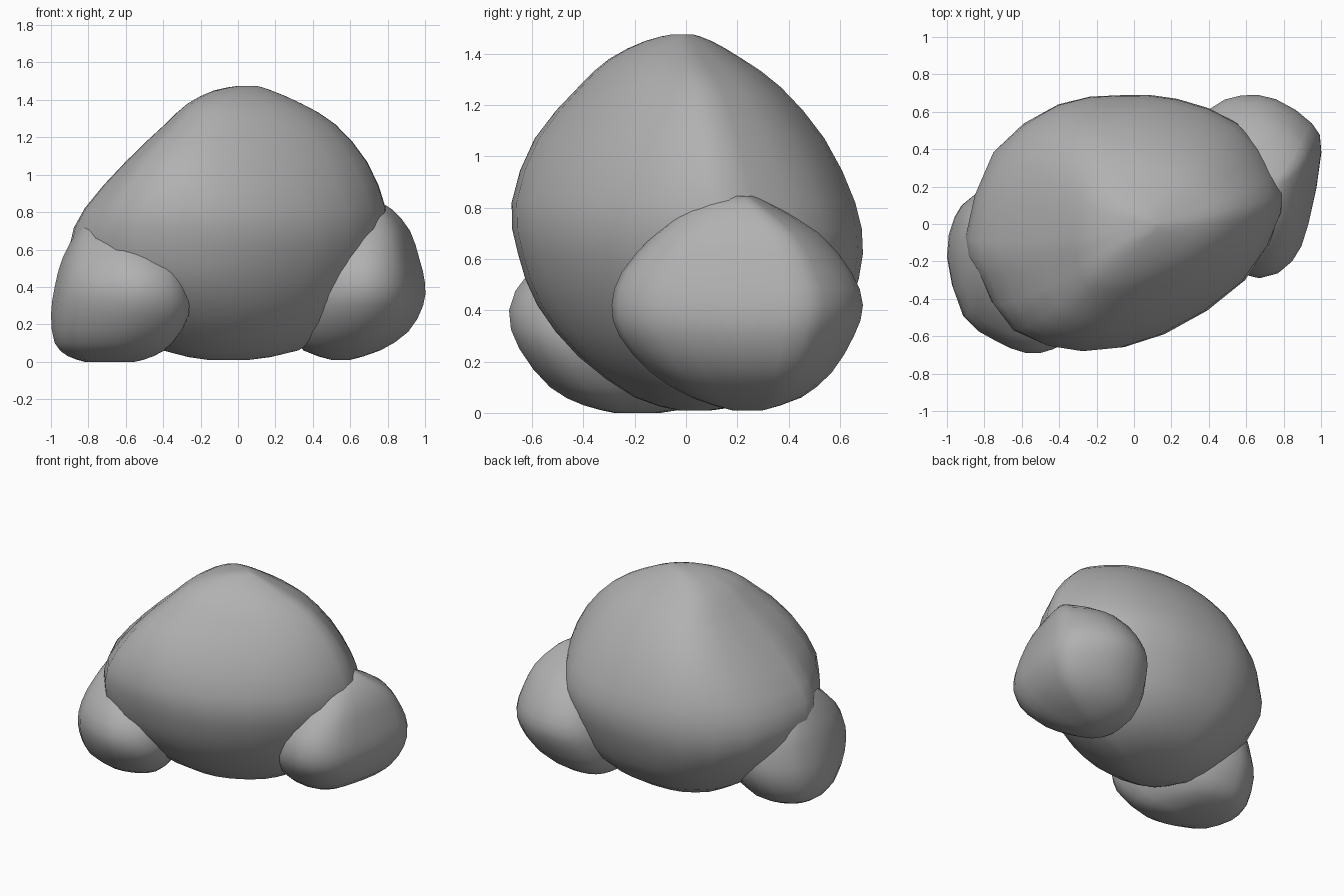
import bpy
import bmesh

default_cube = bpy.data.objects.get("Cube")
if default_cube:
    bpy.data.objects.remove(default_cube, do_unlink=True)

# Plain stone colour
stone = bpy.data.materials.new("stone grey")
stone.use_nodes = True
grey = (0.44, 0.44, 0.44, 1)
stone.diffuse_color = grey
stone.node_tree.nodes["Principled BSDF"].inputs["Base Color"].default_value = grey


def spline_point(before, start, end, after, t):
    """Catmull-Rom interpolation of tuples of any length."""
    return tuple(
        b + t / 2 * (c - a + t * (2 * a - 5 * b + 4 * c - d + t * (3 * (b - c) + d - a)))
        for a, b, c, d in zip(before, start, end, after))


def refine(points, closed, steps=2):
    """Add smooth in-between points along an outline or a stack of levels."""
    count = len(points)
    result = []
    for i in range(count if closed else count - 1):
        if closed:
            around = [points[(i + k) % count] for k in (-1, 0, 1, 2)]
        else:
            around = [points[min(max(i + k, 0), count - 1)] for k in (-1, 0, 1, 2)]
        result += [spline_point(*around, s / steps) for s in range(steps)]
    if not closed:
        result.append(points[-1])
    return result


def normalise(outline):
    """Map an outline into the unit square so that it can be fitted to a level."""
    xs, ys = zip(*outline)
    left, front = min(xs), min(ys)
    width, depth = max(xs) - left, max(ys) - front
    return [((x - left) / width, (y - front) / depth) for x, y in outline]


def make_rock(name, outline, levels, lean=0):
    """Loft a plan outline through levels of (height, left, right, front, back).
    Lean slides the upper rings sideways within their limits, forming a crest."""
    plan = normalise(refine(outline, closed=True))
    stack = refine(levels, closed=False)
    top = levels[0][0]
    bm = bmesh.new()
    rings = []
    for height, left, right, front, back in stack:
        slide = lean * min(max(3 * (height / top - 0.45), 0), 1)
        ring = []
        for u, v in plan:
            u -= slide * 4 * u * (1 - u)
            ring.append(bm.verts.new(
                (left + u * (right - left), front + v * (back - front), height)))
        rings.append(ring)

    # Side skin between neighbouring rings
    count = len(plan)
    for upper, lower in zip(rings, rings[1:]):
        for i in range(count):
            j = (i + 1) % count
            bm.faces.new((upper[i], lower[i], lower[j], upper[j]))

    # Closed crown and underside
    for ring in (rings[0], rings[-1]):
        bm.faces.new(ring)
    bmesh.ops.recalc_face_normals(bm, faces=bm.faces[:])
    for face in bm.faces:
        face.smooth = True

    mesh = bpy.data.meshes.new(name)
    bm.to_mesh(mesh)
    bm.free()
    mesh.materials.append(stone)
    rock = bpy.data.objects.new(name, mesh)
    bpy.context.collection.objects.link(rock)
    return rock


# Large peaked boulder in the middle
make_rock(
    "main_boulder",
    outline=[(-.9, -.08), (-.84, -.27), (-.65, -.57), (-.25, -.68), (.18, -.59), (.6, -.3),
             (.79, .08), (.75, .28), (.56, .54), (.24, .67), (-.06, .69), (-.4, .64), (-.75, .38)],
    levels=[(1.475, 0, .1, -.06, .03),
            (1.45, -.13, .18, -.16, .1),
            (1.38, -.27, .34, -.3, .22),
            (1.27, -.39, .52, -.42, .37),
            (1.07, -.6, .69, -.59, .54),
            (.82, -.82, .79, -.68, .66),
            (.62, -.9, .78, -.655, .69),
            (.42, -.84, .7, -.58, .64),
            (.22, -.64, .56, -.42, .54),
            (.06, -.4, .32, -.2, .34),
            (.01, -.16, .06, -.03, .1)],
    lean=0.15)

# Small squarish rock at the front on the right
make_rock(
    "right_rock",
    outline=[(-1, -.2), (-.92, -.5), (-.76, -.62), (-.58, -.69), (-.43, -.67), (-.3, -.58),
             (-.26, -.38), (-.4, .1), (-.7, .21), (-.87, .13), (-.96, .02)],
    levels=[(.75, -.82, -.65, -.25, -.05),
            (.7, -.86, -.54, -.4, .06),
            (.55, -.94, -.33, -.61, .18),
            (.4, -.98, -.27, -.69, .22),
            (.25, -1, -.26, -.65, .22),
            (.1, -.98, -.35, -.53, .14),
            (.03, -.91, -.45, -.4, .05),
            (0, -.82, -.55, -.28, -.1)])

# Small rounded rock at the back on the left
make_rock(
    "left_rock",
    outline=[(.3, .43), (.28, .1), (.39, -.18), (.66, -.29), (.84, -.2), (.93, 0),
             (1, .39), (.95, .54), (.75, .67), (.56, .69), (.39, .62)],
    levels=[(.845, .6, .77, .12, .27),
            (.81, .5, .83, .02, .34),
            (.7, .42, .92, -.12, .52),
            (.55, .34, .97, -.25, .645),
            (.42, .3, 1, -.29, .69),
            (.3, .28, .99, -.26, .655),
            (.16, .29, .91, -.14, .57),
            (.06, .35, .76, .02, .45),
            (.01, .5, .6, .18, .3)])
